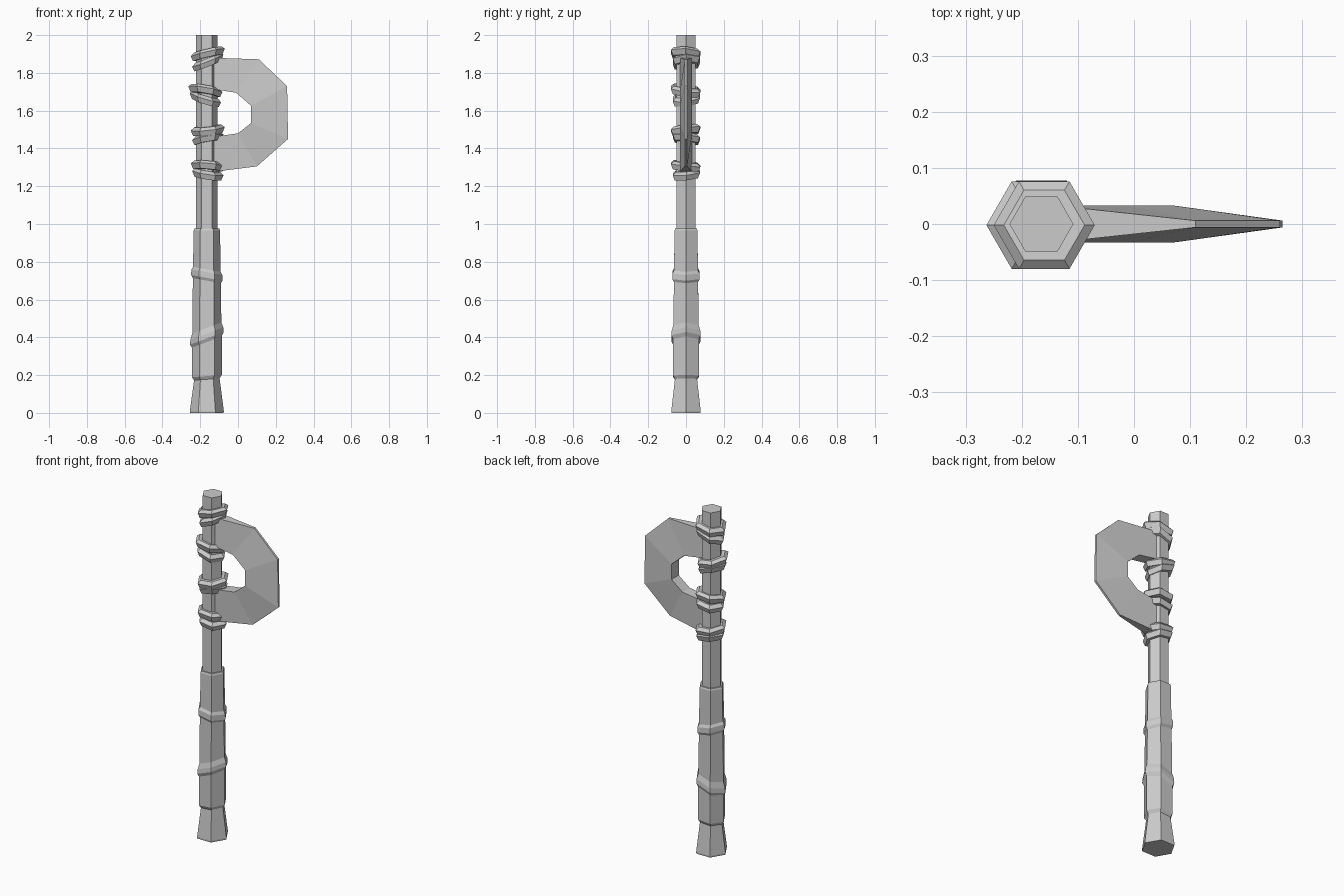
import bpy, bmesh, math
from mathutils import Vector

cube = bpy.data.objects.get("Cube")
if cube:
    bpy.data.objects.remove(cube)

AXIS = -0.165  # x of the handle axis
SIDES = 6

grey = bpy.data.materials.new("plain_grey")
grey.use_nodes = True
grey.diffuse_color = (0.6, 0.6, 0.6, 1)
grey.node_tree.nodes["Principled BSDF"].inputs["Base Color"].default_value = (0.6, 0.6, 0.6, 1)


def finish(name, bm):
    bmesh.ops.recalc_face_normals(bm, faces=bm.faces)
    mesh = bpy.data.meshes.new(name)
    bm.to_mesh(mesh)
    bm.free()
    mesh.materials.append(grey)
    obj = bpy.data.objects.new(name, mesh)
    bpy.context.collection.objects.link(obj)
    return obj


def bridge(bm, a, b):
    for i in range(len(a)):
        j = (i + 1) % len(a)
        bm.faces.new((a[i], a[j], b[j], b[i]))


def hex_loop(bm, z, r, slope=0, lean=0, dx=0, dy=0):
    """Hexagon around the handle axis; slope tilts along x, lean along y."""
    loop = []
    for i in range(SIDES):
        a = math.tau * i / SIDES
        x, y = r * math.cos(a), r * math.sin(a)
        loop.append(bm.verts.new((AXIS + dx + x, dy + y, z + slope * x + lean * y)))
    return loop


def loft(name, stations):
    bm = bmesh.new()
    loops = [hex_loop(bm, *s) for s in stations]
    for a, b in zip(loops, loops[1:]):
        bridge(bm, a, b)
    bm.faces.new(loops[0])
    bm.faces.new(loops[-1])
    return finish(name, bm)


def band(name, z, r, slope, lean, dx=0, dy=0, half=0.022):
    """Closed cord ring with a bevelled outer face."""
    bm = bmesh.new()
    section = [(-half, 0.05), (-half, r - 0.012), (half * 0.3, r), (half, r - 0.018), (half, 0.05)]
    loops = [hex_loop(bm, z + h, q, slope, lean, dx, dy) for h, q in section]
    for a, b in zip(loops, loops[1:] + loops[:1]):
        bridge(bm, a, b)
    return finish(name, bm)


# Handle: bare shaft, wrapped grip with slanted ridges, flared pommel
loft("shaft", [(0.9, 0.057), (2.0, 0.057)])
loft("grip", [
    (0.175, 0.066, 0.08), (0.195, 0.079, 0.08),
    (0.375, 0.079, 0.38), (0.395, 0.089, 0.38), (0.42, 0.087, 0.38), (0.45, 0.077, 0.38),
    (0.70, 0.074, -0.18), (0.715, 0.083, -0.18), (0.745, 0.082, -0.18), (0.76, 0.073, -0.18),
    (0.965, 0.070), (0.975, 0.066),
])
loft("pommel", [(0.0, 0.089), (0.01, 0.09), (0.19, 0.066, 0.08)])

# Four lashings, each of two crossing bands: height, slope, lean, x shift
lashings = [
    (1.285, -0.12, 0.10, 0.005),
    (1.475, 0.15, -0.10, 0.005),
    (1.685, -0.25, 0.12, -0.008),
    (1.88, 0.33, 0.06, 0.005),
]
for n, (z, slope, lean, dx) in enumerate(lashings, 1):
    band(f"lashing_{n}_lower", z - 0.022, 0.083, slope * 1.2, lean, dx, 0.002)
    band(f"lashing_{n}_upper", z + 0.022, 0.090, slope * 0.7, -lean, dx, -0.002)

# Blade: crescent thick along the inside and thin along the cutting edge
outer = [(-0.14, 1.88), (0.11, 1.872), (0.26, 1.73), (0.265, 1.45), (0.10, 1.305), (-0.14, 1.275)]
inner = [(-0.14, 1.715), (-0.01, 1.695), (0.07, 1.625), (0.07, 1.535), (0.0, 1.48), (-0.14, 1.46)]
THICK, EDGE = 0.033, 0.006
bm = bmesh.new()
rows = []
for k, ((ox, oz), (ix, iz)) in enumerate(zip(outer, inner)):
    e = THICK if k in (0, len(outer) - 1) else EDGE
    rows.append([bm.verts.new(p) for p in
                 ((ox, -e, oz), (ox, e, oz), (ix, THICK, iz), (ix, -THICK, iz))])
for a, b in zip(rows, rows[1:]):
    bridge(bm, a, b)
bm.faces.new(rows[0])
bm.faces.new(rows[-1])
finish("blade", bm)
